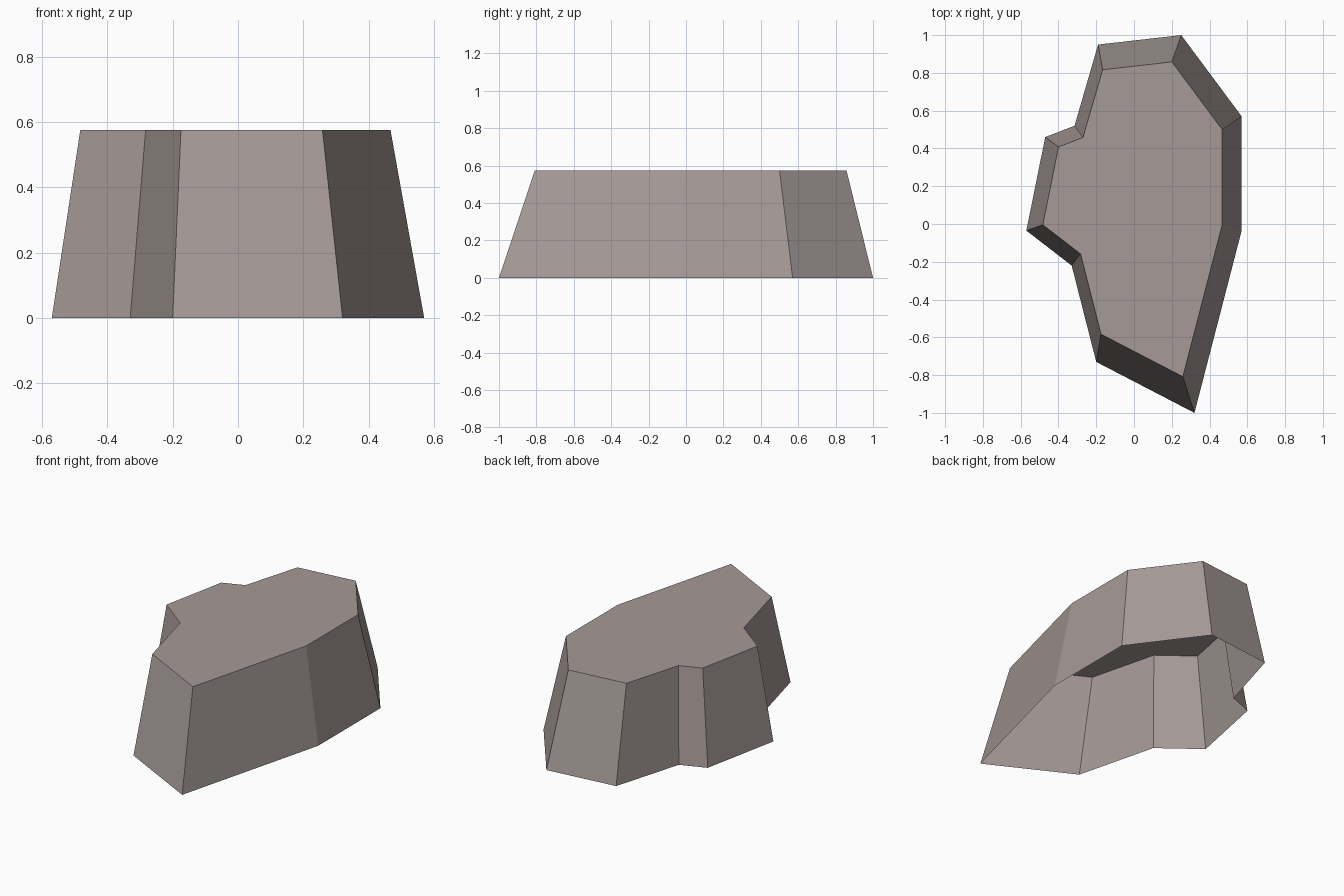
import bpy, bmesh

if "Cube" in bpy.data.objects:
    bpy.data.objects.remove(bpy.data.objects["Cube"])

HEIGHT = 0.575
TAPER = 0.833              # top outline is a scaled copy of the base outline
SHIFT = (-0.008, 0.025)    # drift of the top outline

# Base outline, counter-clockwise seen from above
outline = [(0.32, -1.0), (0.57, -0.035), (0.57, 0.57), (0.25, 1.0),
           (-0.19, 0.95), (-0.315, 0.52), (-0.47, 0.46), (-0.57, -0.035),
           (-0.33, -0.22), (-0.20, -0.73)]

stone = bpy.data.materials.new("warm grey stone")
stone.diffuse_color = (0.38, 0.325, 0.31, 1)
stone.use_nodes = True
stone.node_tree.nodes["Principled BSDF"].inputs["Base Color"].default_value = stone.diffuse_color

# Rock: tapered walls and a flat cap, open underneath
bm = bmesh.new()
base = [bm.verts.new((x, y, 0)) for x, y in outline]
top = [bm.verts.new((x * TAPER + SHIFT[0], y * TAPER + SHIFT[1], HEIGHT))
       for x, y in outline]
n = len(outline)
for i in range(n):
    j = (i + 1) % n
    bm.faces.new((base[i], base[j], top[j], top[i]))
bm.faces.new(top)

mesh = bpy.data.meshes.new("flat_topped_rock")
bm.to_mesh(mesh)
bm.free()
mesh.materials.append(stone)
rock = bpy.data.objects.new("flat_topped_rock", mesh)
bpy.context.collection.objects.link(rock)
